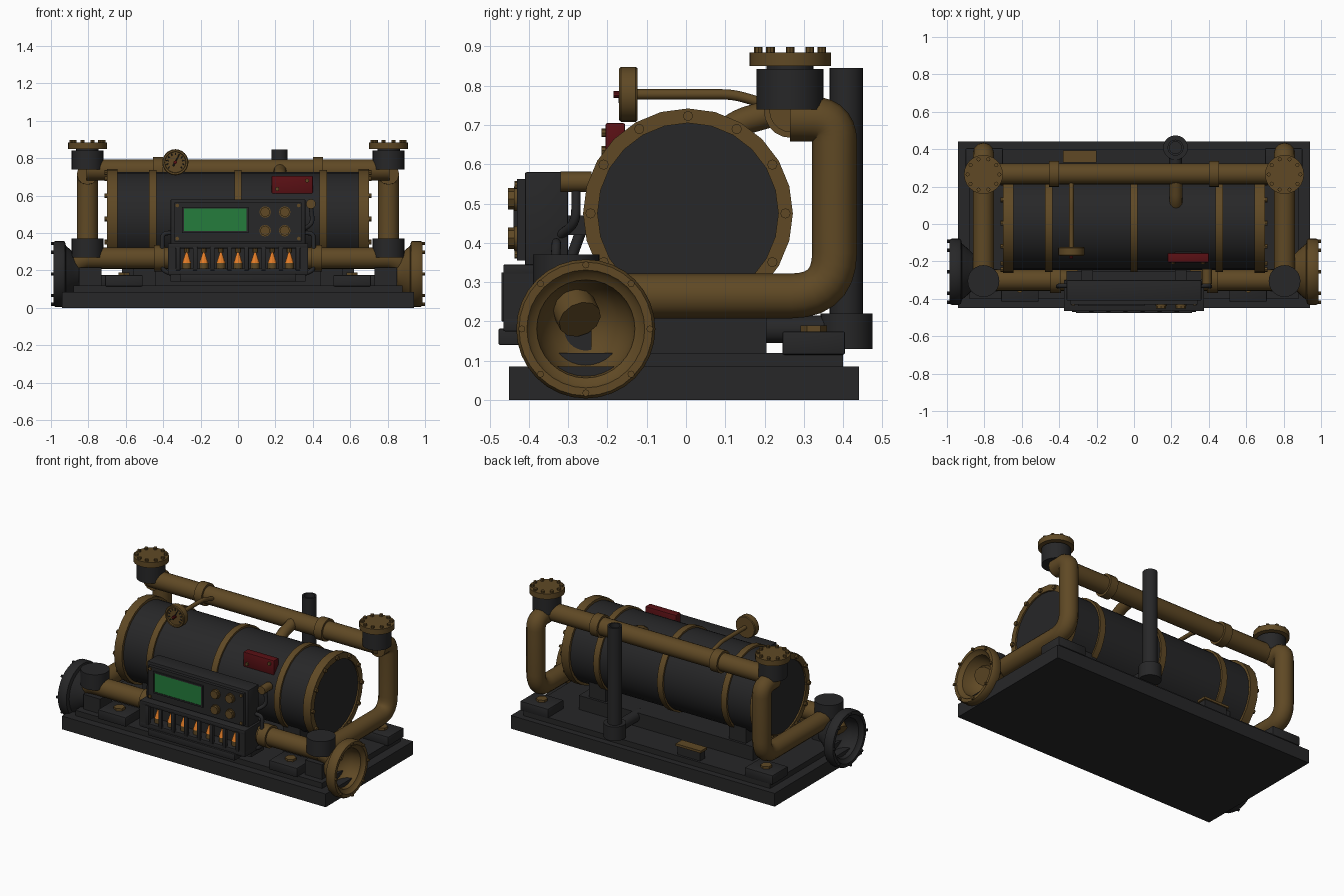
import bpy, bmesh, math
from mathutils import Vector, Matrix

cube = bpy.data.objects.get("Cube")
if cube:
    bpy.data.objects.remove(cube)


def material(name, rgb):
    m = bpy.data.materials.new(name)
    m.use_nodes = True
    m.diffuse_color = (*rgb, 1)
    m.node_tree.nodes["Principled BSDF"].inputs["Base Color"].default_value = (*rgb, 1)
    return m


DARK = material("dark_steel", (0.02, 0.02, 0.021))
BRASS = material("aged_brass", (0.115, 0.066, 0.018))
RED = material("deep_red", (0.1, 0.005, 0.007))
GREEN = material("screen_green", (0.018, 0.2, 0.045))
AMBER = material("glowing_orange", (0.75, 0.2, 0.02))
parts = []


def add(name, mesh, mat):
    mesh.materials.clear()
    mesh.materials.append(mat)
    obj = bpy.data.objects.new(name, mesh)
    bpy.context.scene.collection.objects.link(obj)
    parts.append(obj)
    return obj


def from_bm(name, bm, mat):
    bmesh.ops.recalc_face_normals(bm, faces=bm.faces)
    mesh = bpy.data.meshes.new(name)
    bm.to_mesh(mesh)
    bm.free()
    return add(name, mesh, mat)


def box(name, x, y, z, mat=DARK, bevel=0.0):
    """Box given as (min, max) on every axis."""
    bm = bmesh.new()
    bmesh.ops.create_cube(bm, size=1)
    for v in bm.verts:
        v.co = [(r[0] + r[1]) / 2 + c * (r[1] - r[0]) for c, r in zip(v.co, (x, y, z))]
    if bevel:
        bmesh.ops.bevel(bm, geom=bm.edges[:], offset=bevel, segments=2, affect='EDGES', profile=0.5)
    return from_bm(name, bm, mat)


def rod(name, a, b, r, mat=DARK, sides=16, r2=None):
    """Cylinder or cone from point a to point b."""
    a, b = Vector(a), Vector(b)
    bm = bmesh.new()
    turn = (b - a).to_track_quat('Z', 'Y').to_matrix().to_4x4()
    bmesh.ops.create_cone(bm, cap_ends=True, segments=sides, radius1=r, radius2=r if r2 is None else r2,
                          depth=(b - a).length, matrix=Matrix.Translation((a + b) / 2) @ turn)
    return from_bm(name, bm, mat)


def lathe(name, profile, centre, axis, mat, sides=32):
    """Spin a closed (along, radius) profile about an axis through centre."""
    bm = bmesh.new()
    turn = Vector(axis).to_track_quat('Z', 'Y')
    rings = [[bm.verts.new(Vector(centre) + turn @ Vector((r * math.cos(t), r * math.sin(t), h)))
              for t in (math.tau * i / sides for i in range(sides))] for h, r in profile]
    for k, ring in enumerate(rings):
        nxt = rings[(k + 1) % len(rings)]
        for i in range(sides):
            j = (i + 1) % sides
            bm.faces.new((ring[i], ring[j], nxt[j], nxt[i]))
    return from_bm(name, bm, mat)


def pipe(name, pts, r, mat=BRASS, bend=0.1):
    """Round tube along a path with rounded corners."""
    pts = [Vector(p) for p in pts]
    path = [pts[0]]
    for a, p, b in zip(pts, pts[1:], pts[2:]):
        d = min(bend, (a - p).length / 2, (b - p).length / 2)
        s, e = p + (a - p).normalized() * d, p + (b - p).normalized() * d
        for t in (i / 7 for i in range(8)):
            path.append(s * (1 - t) ** 2 + p * 2 * t * (1 - t) + e * t * t)
    path.append(pts[-1])
    cu = bpy.data.curves.new(name, 'CURVE')
    cu.dimensions, cu.bevel_depth, cu.bevel_resolution, cu.use_fill_caps = '3D', r, 4, True
    sp = cu.splines.new('POLY')
    sp.points.add(len(path) - 1)
    for q, p in zip(sp.points, path):
        q.co = (*p, 1)
    tmp = bpy.data.objects.new(name, cu)
    bpy.context.scene.collection.objects.link(tmp)
    bpy.context.view_layer.update()
    mesh = bpy.data.meshes.new_from_object(tmp.evaluated_get(bpy.context.evaluated_depsgraph_get()))
    bpy.data.objects.remove(tmp)
    return add(name, mesh, mat)


def bolts(name, centre, axis, ring, count, r, length, mat=BRASS):
    """Circle of bolts standing on a flange."""
    axis = Vector(axis)
    turn = axis.to_track_quat('Z', 'Y')
    for i in range(count):
        t = math.tau * i / count
        p = Vector(centre) + turn @ Vector((ring * math.cos(t), ring * math.sin(t), 0))
        rod(name, p, p + axis * length, r, mat, 8)


# Stepped base
box("base", (-.94, .94), (-.45, .44), (0, .085))
box("base_step", (-.88, .88), (-.40, .40), (.085, .12))

# Tank with bands and bolted ends
TY, TZ = 0.005, 0.475
rod("tank", (-.69, TY, TZ), (.69, TY, TZ), .25, DARK, 32)
for x in (-.455, 0, .455):
    rod("tank_band", (x - .02, TY, TZ), (x + .02, TY, TZ), .262, BRASS, 32)
box("tank_cradle", (-.62, .62), (-.12, .205), (.12, .21))

for s in (-1, 1):
    lathe("tank_end_ring", [(.645, .24), (.645, .267), (.70, .267), (.70, .23), (.685, .23)],
          (0, TY, TZ), (s, 0, 0), BRASS, 24)
    bolts("tank_bolt", (s * .70, TY, TZ), (s, 0, 0), .248, 12, .013, .014)
    box("tank_saddle", sorted((s * .44, s * .56)), (-.17, .19), (.12, .33))

    # Side pipes, cups and top flanges
    X = s * .805
    pipe("side_pipe", [(X, .265, .715), (X, .378, .715), (X, .378, .265), (X, -.30, .265)], .057, bend=.11)
    rod("upper_cup", (X, .265, .74), (X, .265, .842), .085, DARK, 24)
    rod("cup_neck", (X, .265, .84), (X, .265, .855), .06, DARK, 24)
    rod("top_flange", (X, .265, .85), (X, .265, .885), .104, BRASS, 24)
    bolts("top_flange_bolt", (X, .265, .885), (0, 0, 1), .085, 10, .011, .013)
    rod("lower_cup", (X, -.305, .27), (X, -.305, .37), .085, DARK, 24)
    box("pipe_post", sorted((s * .73, s * .85)), (-.36, -.24), (.085, .215))

    # Horns at both ends
    mat = BRASS if s > 0 else DARK
    lathe("horn", [(.80, .055), (.85, .085), (.89, .125), (.92, .15), (.925, .172), (.935, .177), (.975, .177),
                   (.987, .17), (.987, .15), (.975, .143), (.965, .125), (.91, .115), (.87, .085), (.84, .04),
                   (.835, .001), (.80, .001)], (0, -.255, .181), (s, 0, 0), mat)
    bolts("horn_bolt", (s * .982, -.255, .181), (s, 0, 0), .163, 8, .009, .017, mat)
    pipe("horn_elbow", [(s * .72, -.30, .265), (s * .83, -.30, .265), (s * .90, -.27, .205)], .056, bend=.06)

    # Lower pipes, sleeves and cables
    rod("lower_pipe", (s * .30, -.30, .265), (s * .81, -.30, .265), .057, BRASS, 20)
    rod("lower_sleeve", (s * .39, -.30, .265), (s * .45, -.30, .265), .07, BRASS, 20)
    rod("upper_sleeve", (s * .40, .268, .737), (s * .455, .268, .737), .07, BRASS, 20)
    pipe("side_cable", [(s * .34, -.33, .40), (s * .405, -.33, .40), (s * .405, -.34, .20), (s * .35, -.34, .18)],
         .012, DARK, .04)

    # Bolted feet
    for fx, fy in ((.61, -.335), (.80, .325)):
        box("foot", (s * fx - .1, s * fx + .1), (fy - .08, fy + .08), (.115, .175), DARK, .006)
        rod("foot_bolt", (s * fx, fy, .17), (s * fx, fy, .19), .034, BRASS, 6)

rod("upper_pipe", (-.81, .268, .737), (.81, .268, .737), .056, BRASS, 20)
pipe("tank_feed", [(.225, .08, .66), (.225, .13, .705), (.225, .27, .745)], .035, bend=.04)

# Exhaust stack
lathe("exhaust_stack", [(.20, .043), (.845, .043), (.845, .032), (.70, .032), (.70, .001), (.20, .001)],
      (.222, .408, 0), (0, 0, 1), DARK, 20)
rod("exhaust_base", (.222, .408, .13), (.222, .408, .22), .066, DARK, 20)
pipe("exhaust_link", [(.222, .15, .18), (.222, .41, .18)], .035, DARK)

# Rear junction box with brass lid
box("junction_box", (-.37, -.21), (.335, .385), (.085, .175))
box("junction_lid", (-.38, -.20), (.328, .392), (.175, .19), BRASS)

# Pressure gauge
GX, GZ = -.335, .778
pipe("gauge_pipe", [(GX, -.13, GZ), (GX, .12, GZ), (GX, .25, .74)], .013, bend=.03)
lathe("gauge_body", [(0, .001), (0, .066), (.005, .07), (.042, .07), (.047, .066), (.047, .057), (.038, .055),
                     (.038, .001)], (GX, -.123, GZ), (0, -1, 0), BRASS, 24)
for i in range(11):
    t = math.radians(-40 + i * 26)
    d = Vector((math.cos(t), 0, math.sin(t)))
    c = Vector((GX, -.163, GZ))
    rod("gauge_tick", c + d * .038, c + d * .05, .003, DARK, 6)
rod("gauge_needle", (GX - .012, -.168, GZ - .02), (GX + .018, -.168, GZ + .036), .005, DARK, 6, .002)
rod("gauge_hub", (GX, -.16, GZ), (GX, -.185, GZ), .009, RED, 10)

# Red warning box on the tank
box("red_box", (.18, .40), (-.205, -.155), (.61, .705), RED, .005)
box("red_box_bracket", (.22, .36), (-.16, -.12), (.60, .67))
for x, z in ((.21, .635), (.37, .68)):
    rod("red_box_screw", (x, -.20, z), (x, -.215, z), .011, BRASS, 8)

# Control panel
box("panel_case", (-.36, .36), (-.41, -.30), (.335, .58), DARK, .005)
box("panel_face", (-.34, .34), (-.43, -.40), (.355, .562))
box("screen", (-.29, .045), (-.436, -.428), (.41, .53), GREEN)
for a, b in (((-.30, .055), (.53, .54)), ((-.30, .055), (.40, .41)), ((-.30, -.29), (.41, .53)), ((.045, .055), (.41, .53))):
    box("screen_frame", a, (-.439, -.425), b)
for x in (.145, .25):
    for z in (.412, .512):
        rod("knob_skirt", (x, -.428, z), (x, -.438, z), .031, BRASS, 12)
        rod("knob", (x, -.435, z), (x, -.453, z), .027, BRASS, 8)
for x in (-.325, .325):
    for z in (.37, .547):
        rod("panel_screw", (x, -.428, z), (x, -.437, z), .010, BRASS, 8)
for x in (-.25, .25):
    box("panel_bracket", (x - .03, x + .03), (-.31, -.21), (.42, .47))
    pipe("panel_strut", [(x, -.26, .45), (x, -.30, .34)], .014, DARK)
rod("side_knob", (.39, -.32, .555), (.39, -.24, .555), .026, BRASS, 12)
pipe("knob_cable", [(.39, -.28, .54), (.40, -.28, .45), (.35, -.32, .42)], .012, DARK, .04)

# Lamp cage with glowing tubes
box("cage_back", (-.36, .36), (-.38, -.25), (.14, .345))
box("cage_roof", (-.375, .375), (-.465, -.30), (.318, .345), DARK, .004)
box("cage_floor", (-.375, .375), (-.465, -.30), (.175, .21), DARK, .004)
box("cage_lip", (-.31, .31), (-.477, -.36), (.14, .182), DARK, .004)
for s in (-1, 1):
    box("cage_cheek", sorted((s * .335, s * .375)), (-.465, -.33), (.18, .335))
for i in range(8):
    x = (i - 3.5) * .0915
    box("cage_bar", (x - .012, x + .012), (-.47, -.45), (.20, .325), DARK, .003)
for i in range(7):
    x = (i - 3) * .0915
    rod("lamp_holder", (x, -.415, .20), (x, -.415, .24), .024, BRASS, 12)
    rod("lamp_glow", (x, -.415, .24), (x, -.415, .295), .025, AMBER, 10, .006)
    rod("lamp_cap", (x, -.415, .295), (x, -.415, .325), .016, BRASS, 10)

# Smooth round parts, keep hard edges
bpy.ops.object.select_all(action='DESELECT')
for o in parts:
    o.select_set(True)
bpy.context.view_layer.objects.active = parts[0]
bpy.ops.object.shade_smooth_by_angle(angle=math.radians(32))
